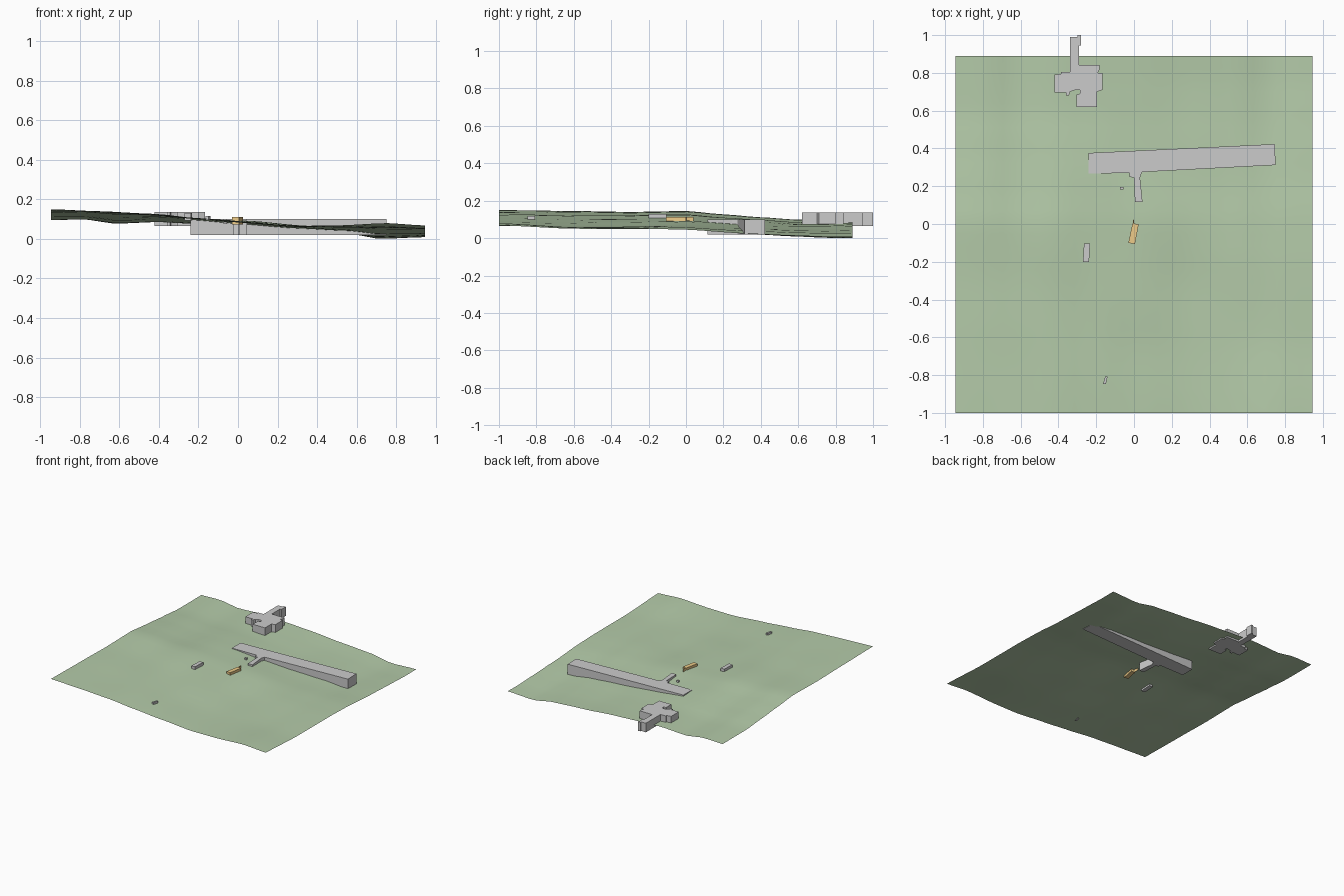
import bpy, bmesh, math

if "Cube" in bpy.data.objects:
    bpy.data.objects.remove(bpy.data.objects["Cube"])


def material(name, rgb):
    m = bpy.data.materials.new(name)
    m.diffuse_color = (*rgb, 1)
    m.use_nodes = True
    m.node_tree.nodes["Principled BSDF"].inputs["Base Color"].default_value = m.diffuse_color
    return m


def finish(name, bm, mat=None):
    me = bpy.data.meshes.new(name)
    bm.to_mesh(me)
    bm.free()
    ob = bpy.data.objects.new(name, me)
    bpy.context.collection.objects.link(ob)
    if mat:
        me.materials.append(mat)
    return ob


def block(name, outline, z0, z1, mat=None):
    """Extrude a footprint from z0 to z1."""
    bm = bmesh.new()
    base = bm.faces.new([bm.verts.new((x, y, z0)) for x, y in outline])
    ext = bmesh.ops.extrude_face_region(bm, geom=[base], use_keep_orig=True)
    for v in ext["geom"]:
        if isinstance(v, bmesh.types.BMVert):
            v.co.z = z1
    bmesh.ops.recalc_face_normals(bm, faces=bm.faces)
    return finish(name, bm, mat)


def profile(points, t):
    """Cosine-eased height along an edge profile."""
    for (a, za), (b, zb) in zip(points, points[1:]):
        if t <= b + 1e-6:
            k = (t - a) / (b - a)
            k = 0.5 * k + 0.25 * (1 - math.cos(math.pi * k))
            return za + (zb - za) * k
    return points[-1][1]


# Terrain sheet blended between its four edge profiles
X0, X1, Y0, Y1 = -0.945, 0.945, -1.0, 0.89
front = [(X0, .15), (-.7, .14), (-.45, .128), (-.2, .105), (0, .088), (.3, .066), (.5, .068), (.75, .08), (X1, .068)]
back = [(X0, .095), (-.78, .1), (-.62, .077), (-.4, .088), (-.2, .078), (0, .068), (.3, .045), (.55, .03), (.72, 0), (X1, .01)]
left = [(Y0, .15), (-.6, .145), (-.3, .14), (0, .145), (.2, .127), (.4, .11), (.6, .095), (Y1, .095)]
right = [(Y0, .068), (-.6, .05), (-.2, .05), (0, .045), (.3, .026), (.6, .015), (.75, .009), (Y1, .01)]


def ground(x, y):
    u, v = (x - X0) / (X1 - X0), (y - Y0) / (Y1 - Y0)
    f, b, l, r = profile(front, x), profile(back, x), profile(left, y), profile(right, y)
    corners = (1 - v) * ((1 - u) * .15 + u * .068) + v * ((1 - u) * .095 + u * .01)
    bumps = .004 * math.sin(9 * x + 3 * y) * math.cos(8 * y - 2 * x)
    return ((1 - v) * f + v * b + (1 - u) * l + u * r - corners
            + bumps * math.sin(math.pi * u) * math.sin(math.pi * v))


bm = bmesh.new()
bmesh.ops.create_grid(bm, x_segments=30, y_segments=30, size=(X1 - X0) / 2)
for v in bm.verts:
    v.co.y += (Y0 + Y1) / 2
    v.co.z = ground(v.co.x, v.co.y)
for f in bm.faces:
    f.smooth = True
finish("terrain", bm, material("grass", (.46, .60, .40)))

# Long hall with a narrow wing
block("long_building", [
    (-.24, .376), (-.24, .267), (-.025, .27), (-.025, .25), (0, .245), (.005, .116),
    (.045, .116), (.032, .245), (.042, .275), (.75, .312), (.745, .423)], .02, .10)

# Stepped building at the back edge
block("stepped_building", [
    (-.34, .99), (-.298, .99), (-.298, 1), (-.28, 1), (-.28, .945), (-.292, .945),
    (-.292, .842), (-.182, .842), (-.182, .82), (-.192, .8), (-.167, .8), (-.167, .71),
    (-.197, .70), (-.197, .62), (-.305, .62), (-.305, .685), (-.286, .69), (-.286, .71),
    (-.31, .71), (-.338, .70), (-.345, .68), (-.36, .68), (-.36, .695), (-.422, .695),
    (-.422, .79), (-.387, .795), (-.387, .806), (-.34, .806)], .065, .137)

# Highlighted building with a thin spur
block("orange_building", [
    (-.008, .003), (-.03, -.1), (.005, -.106), (.025, 0), (.001, .002), (-.003, .04),
    (-.005, .002)], .073, .112, material("orange", (.85, .60, .25)))

# Small outbuildings
block("shed", [(-.265, -.103), (-.27, -.201), (-.238, -.201), (-.233, -.103)], .093, .13)
block("cabin", [(-.153, -.808), (-.164, -.847), (-.149, -.847), (-.14, -.808)], .095, .117)
block("kiosk", [(-.073, .183), (-.056, .183), (-.056, .197), (-.073, .197)], .075, .1)
